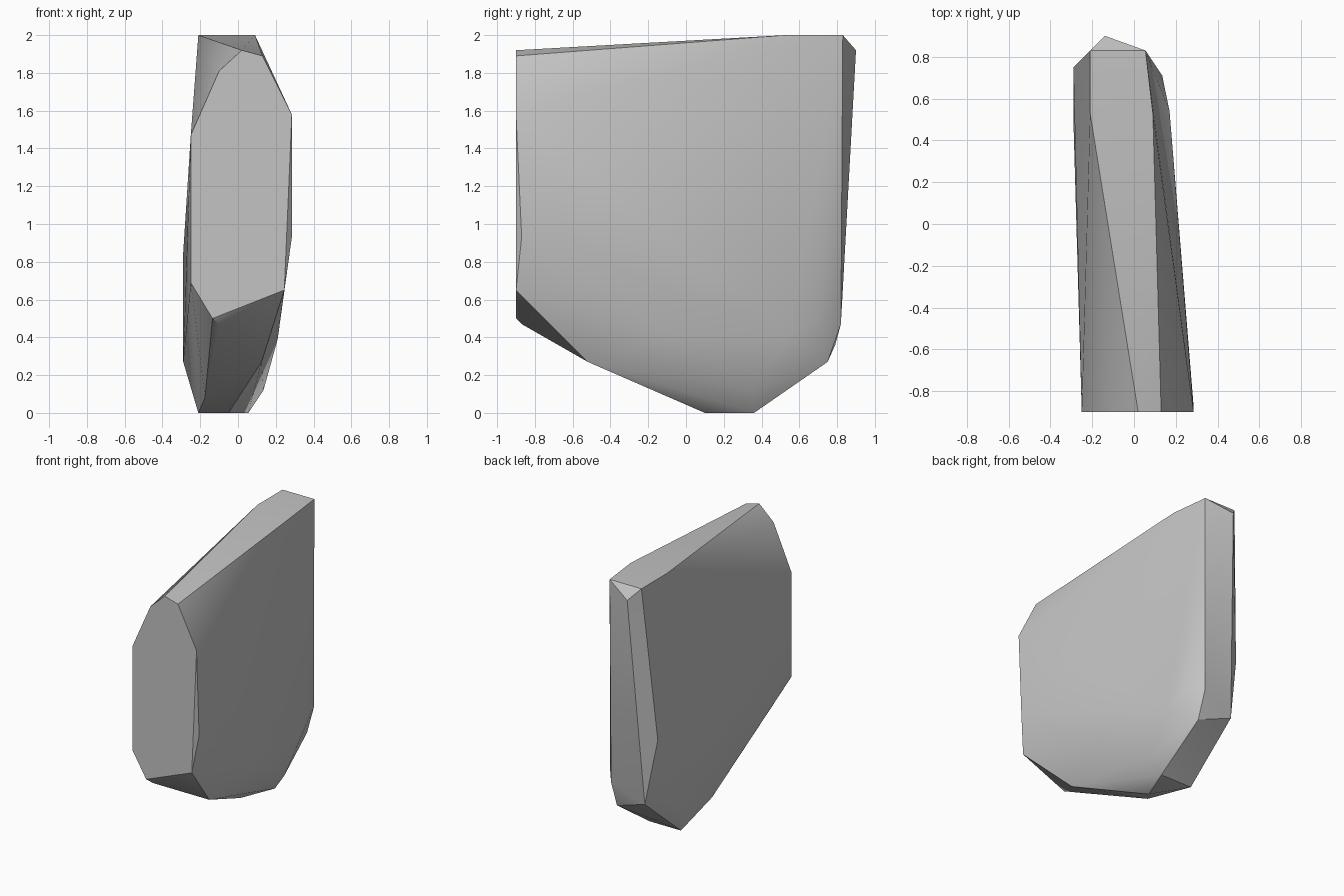
import bpy
import bmesh
import math

default_cube = bpy.data.objects.get("Cube")
if default_cube:
    bpy.data.objects.remove(default_cube, do_unlink=True)


def flat_material(name, colour):
    material = bpy.data.materials.new(name)
    material.use_nodes = True
    material.diffuse_color = colour
    shader = next(n for n in material.node_tree.nodes if n.type == "BSDF_PRINCIPLED")
    shader.inputs["Base Color"].default_value = colour
    return material


# Flat front facet, as an (x, z) outline at one depth
FRONT = -0.9
front_facet = [(-.25, 1.47), (-.1, 1.81), (.02, 1.92), (.13, 1.89),
               (.285, 1.58), (.245, .65), (-.135, .5), (-.25, .69)]
corners = [(x, FRONT, z) for x, z in front_facet]

# Flat top and bottom facets, as (x, y) outlines
top_facet = [(-.21, .53), (.09, .53), (.055, .83), (-.21, .83)]
bottom_facet = [(-.05, .1), (.055, .36), (-.21, .36)]
corners += [(x, y, 2) for x, y in top_facet]
corners += [(x, y, 0) for x, y in bottom_facet]

# Chipped corners of the back edge
corners += [(-.14, .9, 1.92), (.05, .82, .47), (.05, .75, .27), (-.21, .79, .36)]

# Corners of the two broad sides
corners += [(.285, -.87, .93), (.135, .71, .5), (.17, .54, .4), (.21, -.1, .39),
            (.135, .36, .12), (-.29, .75, .85), (-.29, .5, .27)]

# Sloping underside
corners += [(-.1, -.87, .47), (.125, -.52, .27), (-.175, -.06, .08)]

# Wrap the corners in one closed shell
bm = bmesh.new()
for corner in corners:
    bm.verts.new(corner)
hull = bmesh.ops.convex_hull(bm, input=list(bm.verts))
leftover = set(hull["geom_interior"]) | set(hull["geom_unused"])
loose = [g for g in leftover if isinstance(g, bmesh.types.BMVert)]
bmesh.ops.delete(bm, geom=loose, context="VERTS")
bmesh.ops.dissolve_limit(bm, angle_limit=math.radians(0.5),
                         verts=list(bm.verts), edges=list(bm.edges))
bmesh.ops.recalc_face_normals(bm, faces=list(bm.faces))

mesh = bpy.data.meshes.new("rock_slab")
bm.to_mesh(mesh)
bm.free()
mesh.materials.append(flat_material("stone grey", (.55, .55, .55, 1)))

rock = bpy.data.objects.new("rock_slab", mesh)
bpy.context.collection.objects.link(rock)

# Soften shallow edges, keep the chipped ones crisp
bpy.ops.object.select_all(action="DESELECT")
rock.select_set(True)
bpy.context.view_layer.objects.active = rock
bpy.ops.object.shade_smooth_by_angle(angle=math.radians(30))
